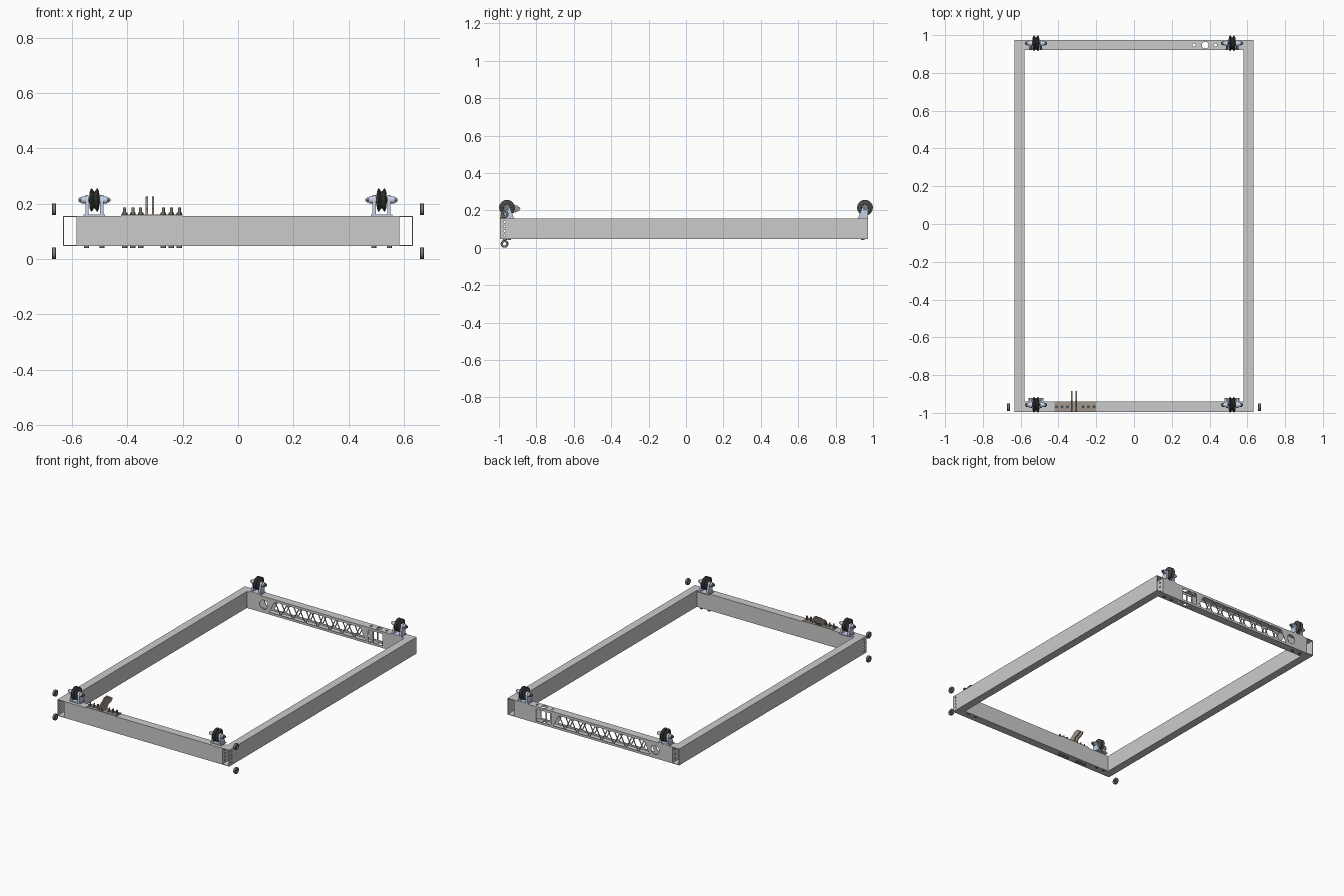
import bpy, bmesh
from math import sin, cos, pi, radians

if "Cube" in bpy.data.objects:
    bpy.data.objects.remove(bpy.data.objects["Cube"])


def material(name, rgb):
    m = bpy.data.materials.new(name)
    m.diffuse_color = (*rgb, 1)
    m.use_nodes = True
    m.node_tree.nodes["Principled BSDF"].inputs["Base Color"].default_value = m.diffuse_color
    return m


BLUE = material("painted_bracket", (0.55, 0.64, 0.80))
DARK = material("dark_rubber", (0.06, 0.06, 0.06))
STEEL = material("dark_steel", (0.2, 0.2, 0.19))
BRASS = material("brass", (0.5, 0.25, 0.08))
TAN = material("clamp_plate", (0.36, 0.31, 0.27))


def loft(rings, closed=False):
    return rings, closed


def place(axis, d, a, b):
    return {"x": (d, a, b), "y": (a, d, b), "z": (a, b, d)}[axis]


def prism(axis, pts, d0, d1):
    return loft([[place(axis, d, a, b) for a, b in pts] for d in (d0, d1)])


def disc(a, b, r, n=16):
    return [(a + r * cos(2 * pi * i / n), b + r * sin(2 * pi * i / n)) for i in range(n)]


def rect(a0, b0, a1, b1):
    return [(a0, b0), (a1, b0), (a1, b1), (a0, b1)]


def lathe_x(profile, c, n=32):
    return loft([[(c[0] + x, a, b) for a, b in disc(c[1], c[2], r, n)] for x, r in profile], True)


def tube(axis, a0, b0, a1, b1, d0, d1, t=0.004):
    outer, inner = rect(a0, b0, a1, b1), rect(a0 + t, b0 + t, a1 - t, b1 - t)
    order = ((outer, d0), (outer, d1), (inner, d1), (inner, d0))
    return loft([[place(axis, d, a, b) for a, b in p] for p, d in order], True)


def part(name, solids, mat=None, smooth=True):
    bm = bmesh.new()
    for rings, closed in solids:
        v = [[bm.verts.new(p) for p in ring] for ring in rings]
        n = len(v[0])
        for i in range(len(v) if closed else len(v) - 1):
            p, q = v[i], v[(i + 1) % len(v)]
            for k in range(n):
                bm.faces.new((p[k], p[(k + 1) % n], q[(k + 1) % n], q[k]))
        if not closed:
            bm.faces.new(v[0])
            bm.faces.new(v[-1])
    bmesh.ops.recalc_face_normals(bm, faces=bm.faces)
    me = bpy.data.meshes.new(name)
    bm.to_mesh(me)
    bm.free()
    ob = bpy.data.objects.new(name, me)
    bpy.context.collection.objects.link(ob)
    if mat:
        me.materials.append(mat)
    bpy.ops.object.select_all(action="DESELECT")
    ob.select_set(True)
    bpy.context.view_layer.objects.active = ob
    if smooth:
        bpy.ops.object.shade_smooth_by_angle(angle=radians(30))
    return ob


def cut(ob, solids):
    cutter = part("cutter", solids, smooth=False)
    cutter.hide_render = True
    mod = ob.modifiers.new("cut", "BOOLEAN")
    mod.operation, mod.solver, mod.object = "DIFFERENCE", "EXACT", cutter
    bpy.context.view_layer.objects.active = ob
    bpy.ops.object.modifier_apply(modifier=mod.name)
    bpy.data.objects.remove(cutter)


Z0, Z1 = 0.047, 0.156          # rail bottom and top
YF, YR = -0.995, 0.974         # frame front and rear
W, XI, XO = 0.054, 0.579, 0.632

# Side rails: open tubes with bolt holes at the ends
for s, side in ((-1, "left"), (1, "right")):
    xa, xb = sorted((s * XI, s * XO))
    rail = part(side + "_rail", [tube("y", xa, Z0, xb, Z1, YF, YR)], smooth=False)
    holes = [prism("x", disc(-0.97, z, 0.006), xa - 0.01, xb + 0.01) for z in (0.066, 0.09, 0.114, 0.138)]
    holes += [prism("x", disc(0.947, z, 0.006), s * (XI - 0.01), s * (XI + 0.01)) for z in (0.07, 0.101, 0.132)]
    cut(rail, holes)

# Front rail, and rear rail with its lattice walls
part("front_rail", [tube("x", YF, Z0, YF + W, Z1, -XI, XI)], smooth=False)
rear = part("rear_rail", [tube("x", YR - W, Z0, YR, Z1, -XI, XI)], smooth=False)
lo, hi, step, g = 0.062, 0.14, 0.09, 0.006
shapes = [disc(-0.455, 0.101, 0.03, 24), rect(0.312, lo, 0.342, hi), rect(0.352, lo, 0.42, hi)]
for k in range(8):
    x = -0.42 + k * step
    shapes.append([(x + g, lo), (x + step - g, lo), (x + step / 2, hi)])
    if k < 7:
        x += step / 2
        shapes.append([(x + g, hi), (x + step / 2, lo), (x + step - g, hi)])
windows = [prism("y", s, 0.88, 1.02) for s in shapes]
for x, r in ((0.318, 0.008), (0.377, 0.018), (0.432, 0.008)):
    for z in (Z0, Z1):
        windows.append(prism("z", disc(x, YR - W / 2, r, 24), z - 0.006, z + 0.006))
cut(rear, windows)

# Grooved wheels in brackets on the four corners
AZ = 0.214
for sy, end in ((-1, "front"), (1, "rear")):
    for sx, side in ((-1, "left"), (1, "right")):
        tag = f"{end}_{side}_"
        cx, cy = sx * 0.519, sy * 0.957
        c = (cx, cy, AZ)
        part(tag + "wheel", [lathe_x([(-0.010, 0.012), (-0.018, 0.018), (-0.017, 0.030), (-0.012, 0.042),
                                      (-0.009, 0.042), (-0.002, 0.031), (0.002, 0.031), (0.009, 0.042),
                                      (0.012, 0.042), (0.017, 0.030), (0.018, 0.018), (0.010, 0.012)], c)], DARK)
        part(tag + "bushing", [prism("x", disc(cy, AZ, 0.0125, 24), cx - 0.02, cx + 0.02)], BRASS)
        # cheek plates: sloped foot with a rounded head
        head = [(cy + sy * 0.017 * cos(a), AZ + 0.017 * sin(a)) for a in [pi * i / 10 for i in range(11)]]
        cheek = [(sy * 0.920, Z1), (sy * 0.973, Z1)] + head
        solids = [prism("z", rect(cx - 0.039, sy * 0.920, cx + 0.039, sy * 0.973), Z1, Z1 + 0.006)]
        for d in (-1, 1):
            solids.append(prism("x", cheek, cx + d * 0.021, cx + d * 0.033))
            solids.append(prism("x", disc(cy, AZ, 0.013, 24), cx + d * 0.03, cx + d * 0.046))
        part(tag + "bracket", solids, BLUE)
        part(tag + "axle", [prism("x", disc(cy, AZ, 0.006), cx - 0.058, cx + 0.058)] +
             [prism("x", disc(cy, AZ, 0.0105, 6), cx + d * 0.046, cx + d * 0.053) for d in (-1, 1)], STEEL)
        part(tag + "bracket_bolts", [prism("z", disc(cx + d, sy * 0.945, 0.009), Z0 - 0.006, Z0)
                                     for d in (-0.028, 0.028)], STEEL)

# Small guide rollers beside the front corners
for s, side in ((-1, "left"), (1, "right")):
    for z, level in ((0.021, "lower"), (0.18, "upper")):
        part(f"{level}_{side}_guide_roller",
             [lathe_x([(-0.008, 0.009), (-0.008, 0.019), (-0.006, 0.021), (0.006, 0.021),
                       (0.008, 0.019), (0.008, 0.009)], (s * 0.665, -0.97, z), 24)], STEEL)

# Belt clamp on the front rail: plate, studs and two hooked fins
part("clamp_plate", [prism("z", rect(-0.422, YF, -0.2, YF + W), Z1, Z1 + 0.006)], TAN)
studs = []
for x in (-0.41, -0.38, -0.352, -0.27, -0.241, -0.212):
    studs += [prism("z", disc(x, -0.968, 0.0055), Z1, 0.187),
              prism("z", disc(x, -0.968, 0.010, 6), Z1 + 0.006, 0.169),
              prism("z", disc(x, -0.968, 0.010), Z0 - 0.006, Z0)]
part("clamp_studs", studs, STEEL)
fin = [(-0.992, 0.160), (-0.943, 0.160), (-0.932, 0.183), (-0.892, 0.197), (-0.885, 0.212),
       (-0.905, 0.227), (-0.932, 0.225), (-0.962, 0.202), (-0.992, 0.182)]
part("clamp_fins", [prism("x", fin, x - 0.004, x + 0.004) for x in (-0.33, -0.307)], TAN)
